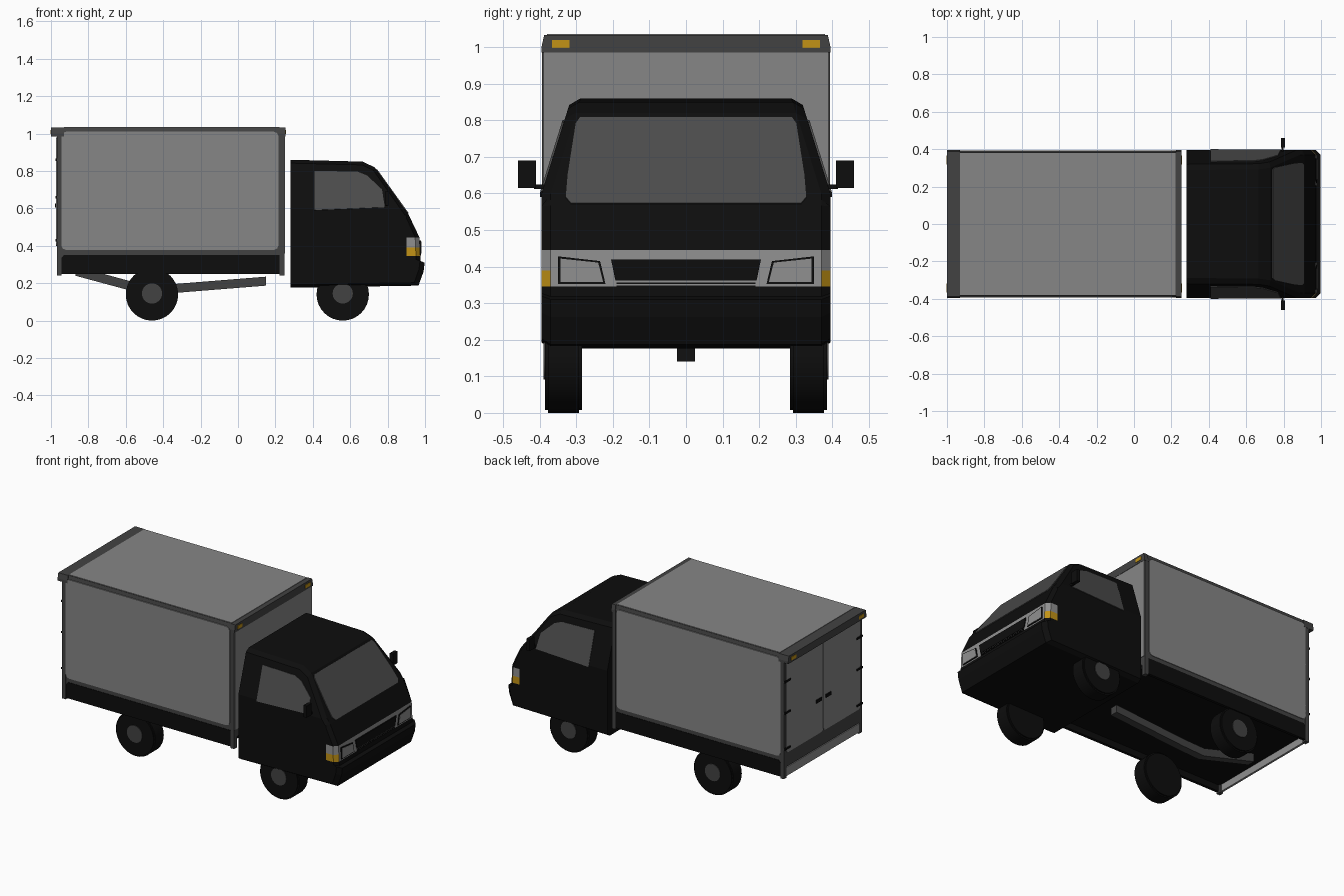
import bpy, bmesh, math
from mathutils import Vector
from mathutils.geometry import normal

old = bpy.data.objects.get("Cube")
if old:
    bpy.data.objects.remove(old, do_unlink=True)


def material(name, *rgb):
    m = bpy.data.materials.new(name)
    m.use_nodes = True
    m.diffuse_color = (*rgb, 1)
    m.node_tree.nodes["Principled BSDF"].inputs["Base Color"].default_value = (*rgb, 1)
    return m


BLACK = material("black paint", .004, .004, .004)
TRIM = material("dark grey trim", .055, .055, .055)
PANEL = material("grey panel", .24, .24, .24)
GLASS = material("window glass", .07, .07, .07)
LIGHT = material("light grey", .28, .28, .28)
AMBER = material("amber lamp", .54, .29, .008)


def finish(name, bm, *mats):
    bmesh.ops.recalc_face_normals(bm, faces=bm.faces)
    me = bpy.data.meshes.new(name)
    bm.to_mesh(me)
    bm.free()
    for m in mats:
        me.materials.append(m)
    ob = bpy.data.objects.new(name, me)
    bpy.context.collection.objects.link(ob)
    return ob


def prism(name, pts, move, mat):
    """Solid from a flat outline of 3D points, swept along a vector."""
    bm = bmesh.new()
    a = [bm.verts.new(p) for p in pts]
    b = [bm.verts.new(Vector(p) + Vector(move)) for p in pts]
    bm.faces.new(a)
    bm.faces.new(b)
    for i in range(len(a)):
        j = (i + 1) % len(a)
        bm.faces.new((a[i], a[j], b[j], b[i]))
    return finish(name, bm, mat)


def plate(name, pts, mat, t=.008):
    """Thin plate centred on the outline."""
    n = normal([Vector(p) for p in pts[:4]])
    return prism(name, [Vector(p) - n * t / 2 for p in pts], n * t, mat)


def box(name, x0, x1, y0, y1, z0, z1, mat):
    return prism(name, [(x0, y0, z0), (x1, y0, z0), (x1, y1, z0), (x0, y1, z0)],
                 (0, 0, z1 - z0), mat)


def rounded(a0, a1, b0, b1, r):
    k = r * .3
    return [(a0 + r, b0), (a1 - r, b0), (a1 - k, b0 + k), (a1, b0 + r),
            (a1, b1 - r), (a1 - k, b1 - k), (a1 - r, b1), (a0 + r, b1),
            (a0 + k, b1 - k), (a0, b1 - r), (a0, b0 + r), (a0 + k, b0 + k)]


def cylinder(name, x, z, r, y0, y1, mat, bevel=0):
    bm = bmesh.new()
    bmesh.ops.create_cone(bm, cap_ends=True, segments=32, radius1=r, radius2=r, depth=abs(y1 - y0))
    if bevel:
        rim = [e for e in bm.edges if abs(e.verts[0].co.z - e.verts[1].co.z) < 1e-4]
        bmesh.ops.bevel(bm, geom=rim, offset=bevel, segments=2, affect='EDGES')
    for v in bm.verts:
        v.co = (x + v.co.x, (y0 + y1) / 2 + v.co.z, z + v.co.y)
    ob = finish(name, bm, mat)
    bpy.ops.object.select_all(action='DESELECT')
    ob.select_set(True)
    bpy.context.view_layer.objects.active = ob
    bpy.ops.object.shade_smooth_by_angle()
    return ob


# Cab shell: side profile in four layers, the outer ones slightly inset
def half_width(z):
    return .395 - max(0, z - .6) * .3125


profile = [(.28, .176), (.28, .86), (.666, .85), (.73, .82), (.912, .567), (.97, .445),
           (.976, .318), (.998, .31), (.992, .262), (.965, .187)]
inset = [(x if x < .3 else .64 + (x - .64) * .93, .5 + (z - .5) * .95) for x, z in profile]
bm = bmesh.new()
layers = [[bm.verts.new((x, y, z)) for x, z in p]
          for y, p in ((-2, inset), (-1, profile), (1, profile), (2, inset))]
for lo, hi in zip(layers, layers[1:]):
    for i in range(len(profile)):
        j = (i + 1) % len(profile)
        bm.faces.new((lo[i], lo[j], hi[j], hi[i]))
bm.faces.new(layers[0])
bm.faces.new(layers[-1])
cuts = [((0, 0, z), (0, 0, 1)) for z in (.345, .39, .445, .6)] + [((.9, 0, 0), (1, 0, 0))]
for co, no in cuts:
    bmesh.ops.bisect_plane(bm, geom=bm.verts[:] + bm.edges[:] + bm.faces[:],
                           plane_co=co, plane_no=no, dist=1e-5)
# Lamp band and amber corner lamps chosen by height and position
for f in bm.faces:
    c = f.calc_center_median()
    if c.x > .9 and .345 < c.z < .445:
        f.material_index = 2 if c.z < .39 and abs(c.y) > 1.2 else 1
for v in bm.verts:
    w = half_width(v.co.z) - (.025 if abs(v.co.y) < 1.5 else 0)
    v.co.y = math.copysign(w, v.co.y)
cab = finish("cab", bm, BLACK, LIGHT, AMBER)

# Wheel arches cut into the cab
for s in (-1, 1):
    cutter = cylinder("arch_cutter", .56, .15, .165, s * .26, s * .5, BLACK)
    cutter.hide_render = True
    mod = cab.modifiers.new("arch", 'BOOLEAN')
    mod.operation = 'DIFFERENCE'
    mod.solver = 'EXACT'
    mod.object = cutter
    bpy.context.view_layer.objects.active = cab
    bpy.ops.object.modifier_apply(modifier=mod.name)
    bpy.data.objects.remove(cutter, do_unlink=True)


# Windscreen lies on the sloping front of the cab
def on_slope(y, z):
    return (.73 + (.82 - z) * .182 / .253 + .001, y, z)


half = [(.315, .572), (.33, .59), (.325, .65), (.303, .79), (.29, .808)]
plate("windscreen", [on_slope(y, z) for y, z in half] +
      [on_slope(-y, z) for y, z in reversed(half)], GLASS)

# Side windows, mirrors, headlights
side_glass = [(.41, .59), (.41, .80), (.64, .795), (.69, .775), (.77, .70), (.785, .605)]
lens = [(.35, .352), (.35, .428), (.235, .415), (.22, .352)]
for s, side in ((1, "left"), (-1, "right")):
    plate(side + "_window", [(x, s * (half_width(z) + .001), z) for x, z in side_glass], GLASS)
    box(side + "_mirror", .785, .808, s * .41, s * .46, .615, .69, BLACK)
    box(side + "_mirror_arm", .788, .8, s * .385, s * .415, .612, .625, BLACK)
    plate(side + "_headlight_rim", [(.974, s * y, z) for y, z in lens], BLACK)
    plate(side + "_headlight", [(.976, s * (.286 + (y - .286) * .9), .39 + (z - .39) * .84)
                                for y, z in lens], LIGHT)

# Grille and its lower slats
plate("grille", [(.974, -.205, .42), (.974, .205, .42), (.974, .193, .362), (.974, -.193, .362)], BLACK)
for z in (.347, .355):
    box("grille_slat", .97, .978, -.19, .19, z - .002, z + .002, BLACK)

# Cargo box body with narrow chamfers along the roof
outline = [(-.39, .31), (.39, .31), (.39, 1.0), (.383, 1.033), (-.383, 1.033), (-.39, 1.0)]
prism("cargo_frame", [(-.968, y, z) for y, z in outline], (1.216, 0, 0), TRIM)
prism("rear_roof_trim", [(-1, y * 1.013, z) for y, z in outline[2:] + []] +
      [(-1, -.395, .985), (-1, .395, .985)], (.07, 0, 0), TRIM)
prism("front_roof_trim", [(.225, y * 1.013, z) for y, z in outline[2:]] +
      [(.225, -.395, .985), (.225, .395, .985)], (.028, 0, 0), TRIM)
plate("roof_panel", [(-.93, -.38, 1.032), (.222, -.38, 1.032), (.222, .38, 1.032),
                     (-.93, .38, 1.032)], PANEL)
plate("front_panel", [(.247, -.388, .36), (.247, .388, .36), (.247, .388, .985),
                      (.247, -.388, .985)], PANEL)
box("cargo_floor", -.95, .24, -.385, .385, .29, .312, BLACK)

for s, side in ((1, "left"), (-1, "right")):
    plate(side + "_cargo_panel", [(x, s * .39, z) for x, z in rounded(-.945, .217, .378, 1.01, .025)], PANEL)
    prism(side + "_skirt", [(-.955, s * .375, .25), (.225, s * .375, .25), (.225, s * .375, .352),
                            (-.93, s * .375, .352), (-.948, s * .375, .33)], (0, s * .018, 0), BLACK)
    for x in (-.968, .223):
        box(side + "_corner_post", x, x + .025, s * .365, s * .394, .24, 1.0, TRIM)
    # Rear doors with hinges and handles
    plate(side + "_rear_door", [(-.968, s * y, z) for y, z in rounded(.003, .372, .40, .98, .015)], PANEL)
    for z in (.86, .66, .43):
        box(side + "_hinge", -.977, -.965, s * .335, s * .392, z - .006, z + .006, BLACK)
    box(side + "_door_handle", -.978, -.968, s * .02, s * .075, .605, .625, BLACK)
    # Marker lamps
    for x in (.253, -1.0):
        plate(side + "_marker_lamp", [(x, s * .318, .998), (x, s * .367, .998),
                                      (x, s * .367, 1.019), (x, s * .318, 1.019)], AMBER, .006)
    # Wheels
    for x, end in ((.56, "front"), (-.46, "rear")):
        cylinder(f"{side}_{end}_tyre", x, .14, .14, s * .285, s * .385, BLACK, .008)
        cylinder(f"{side}_{end}_hub", x, .145, .054, s * .38, s * .389, TRIM)

# Rear bar and central chassis rail
box("rear_bar", -.968, -.955, -.37, .37, .25, .305, LIGHT)
rail = [(-.87, .295), (-.87, .24), (-.5, .14), (-.35, .147), (.15, .187), (.15, .235),
        (-.35, .195), (-.5, .19), (-.72, .25)]
prism("chassis_rail", [(x, -.025, z) for x, z in rail], (0, .05, 0), TRIM)
